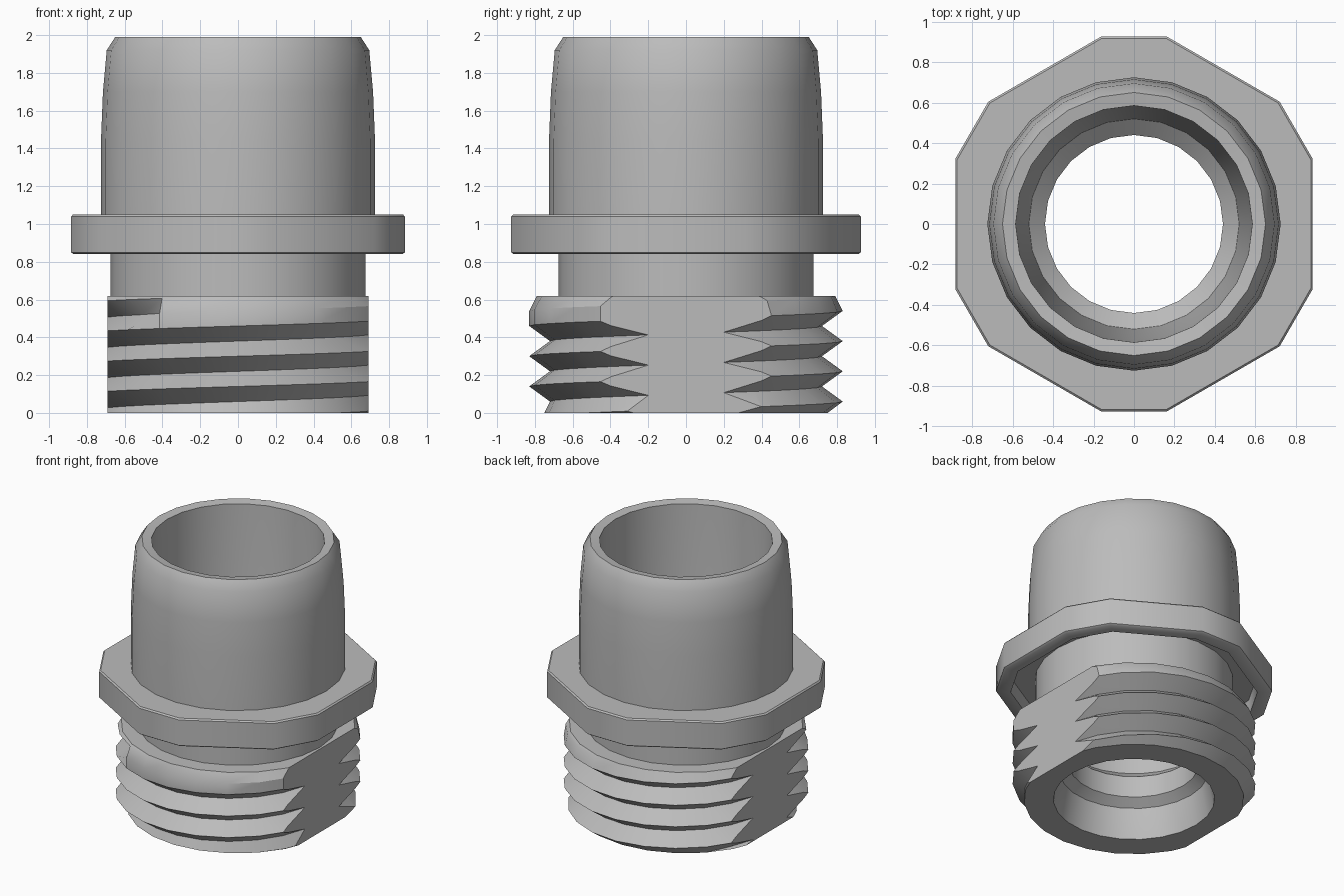
import bpy
import bmesh
from math import cos, sin, radians, pi

cube = bpy.data.objects.get("Cube")
if cube:
    bpy.data.objects.remove(cube, do_unlink=True)

grey = bpy.data.materials.new("plain grey")
grey.use_nodes = True
grey.diffuse_color = (0.5, 0.5, 0.5, 1)
grey.node_tree.nodes["Principled BSDF"].inputs["Base Color"].default_value = (0.5, 0.5, 0.5, 1)


def ring_solid(angles, profile):
    """Sweep a closed (radius, height) profile through the given angles."""
    bm = bmesh.new()
    columns = [[bm.verts.new((r * cos(a), r * sin(a), z)) for r, z in profile(a)]
               for a in angles]
    for left, right in zip(columns, columns[1:]):
        for i in range(len(left)):
            bm.faces.new((left[i - 1], right[i - 1], right[i], left[i]))
    bmesh.ops.remove_doubles(bm, verts=bm.verts, dist=1e-4)
    return bm


def finish(bm, name, smooth_angle):
    bmesh.ops.recalc_face_normals(bm, faces=bm.faces)
    mesh = bpy.data.meshes.new(name)
    bm.to_mesh(mesh)
    bm.free()
    mesh.materials.append(grey)
    obj = bpy.data.objects.new(name, mesh)
    bpy.context.collection.objects.link(obj)
    bpy.ops.object.select_all(action="DESELECT")
    obj.select_set(True)
    bpy.context.view_layer.objects.active = obj
    bpy.ops.object.shade_smooth_by_angle(angle=radians(smooth_angle))


SIDES = 24
START = -pi / 2
turn = [START + 2 * pi * i / SIDES for i in range(SIDES + 1)]

# Barrel and neck, with a bore that narrows to a throat
barrel = [(0.53, 0.2), (0.62, 0.5), (0.675, 0.5), (0.675, 0.98), (0.725, 0.98),
          (0.725, 1.45), (0.715, 1.7), (0.695, 1.92), (0.65, 1.99), (0.585, 1.98),
          (0.57, 1.3), (0.52, 0.5), (0.44, 0.43), (0.44, 0.27)]
finish(ring_solid(turn, lambda a: barrel), "barrel", 35)

# Hexagonal collar with clipped corners and a recessed underside
corners = [radians(60 * i + d) for i in range(6) for d in (20, 40)]
collar = [(0.65, 0.94), (0.83, 0.94), (0.84, 0.84), (0.925, 0.84), (0.94, 0.85),
          (0.94, 1.04), (0.93, 1.05), (0.65, 1.05)]
finish(ring_solid(corners + corners[:1], lambda a: collar), "hex_collar", 42)

# Helical thread, clipped to two side flats
PITCH, CREST, ROOT, TOP, FLAT = 0.16, 0.83, 0.72, 0.62, 0.69


def thread_profile(a):
    points = [(0.55, 0)]
    for k in range(-9, 5):
        z = 0.46 + PITCH * (k / 2 + (a - START) / (2 * pi))
        if z <= 0:
            points.append((0.75, 0))
        elif z >= TOP:
            points.append((0.79, TOP))
        else:
            groove = k % 2 == 1 and z < 0.525
            r = ROOT if groove else CREST
            points.append((min(r, 0.75 + 1.4 * z, 0.79 + TOP - z), z))
    return points + [(0.56, TOP), (0.5, 0.25)]


bm = ring_solid(turn, thread_profile)
for side in (-1, 1):
    bmesh.ops.bisect_plane(bm, geom=bm.verts[:] + bm.edges[:] + bm.faces[:],
                           plane_co=(side * FLAT, 0, 0), plane_no=(side, 0, 0),
                           clear_outer=True)
    rim = [e for e in bm.edges if e.is_boundary]
    bmesh.ops.holes_fill(bm, edges=rim, sides=0)
finish(bm, "threaded_end", 30)
